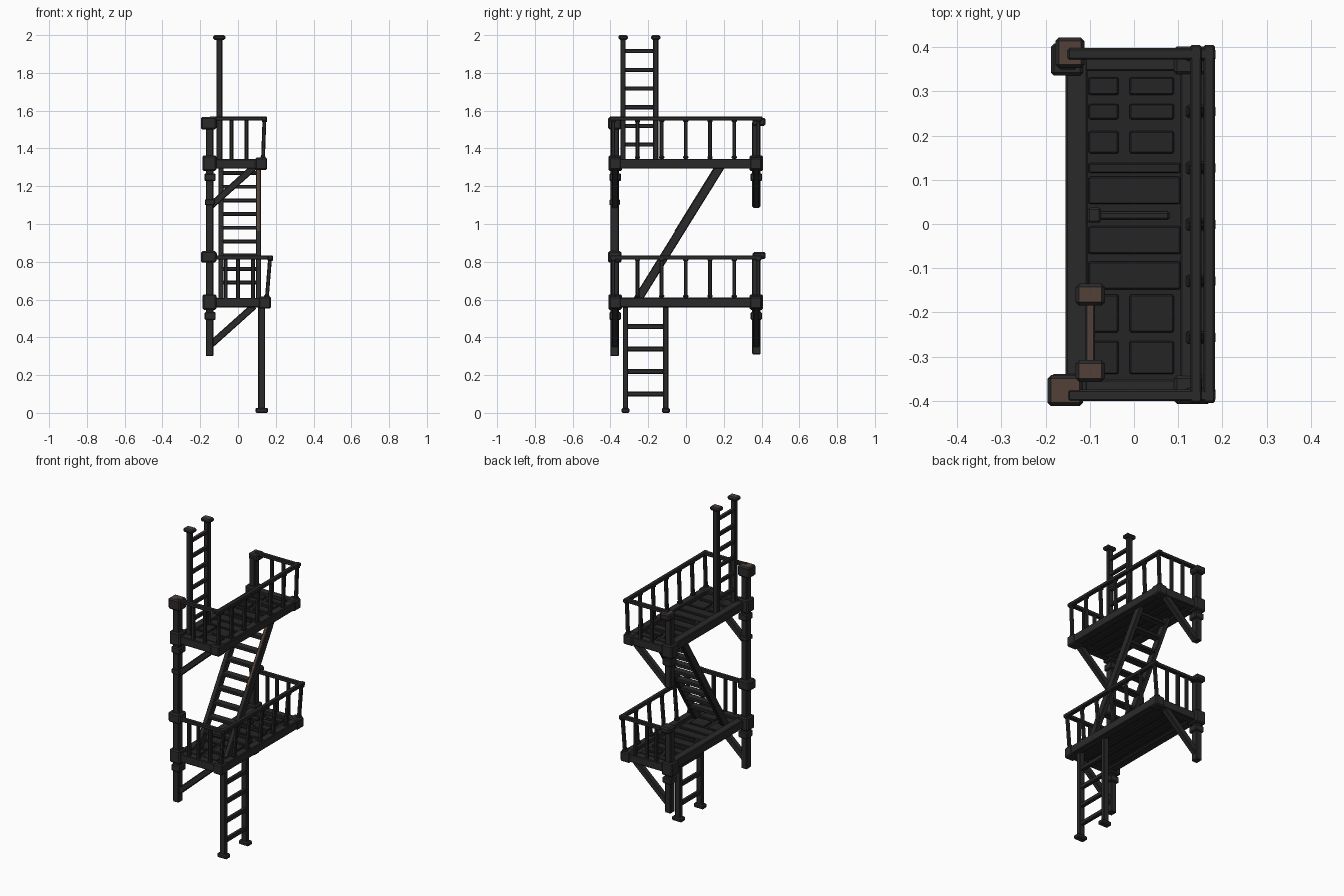
import bpy, bmesh
from mathutils import Vector, Matrix

if "Cube" in bpy.data.objects:
    bpy.data.objects.remove(bpy.data.objects["Cube"])


def material(name, r, g, b):
    m = bpy.data.materials.new(name)
    m.diffuse_color = (r, g, b, 1)
    m.use_nodes = True
    m.node_tree.nodes["Principled BSDF"].inputs["Base Color"].default_value = m.diffuse_color
    return m


IRON = material("charcoal iron", 0.023, 0.023, 0.024)
DECK = material("dark deck iron", 0.018, 0.018, 0.019)
RUST = material("worn rust brown", 0.085, 0.052, 0.038)


def beam(name, p, q, width, depth, side=(1, 0, 0), mat=IRON, bevel=0.004, worn=False):
    """Bevelled bar from p to q; width runs along side, depth across it."""
    p, q = Vector(p), Vector(q)
    z = (q - p).normalized()
    x = Vector(side)
    x = (x - z * x.dot(z)).normalized()
    y = z.cross(x)
    rot = Matrix((x, y, z)).transposed().to_4x4()
    bm = bmesh.new()
    bmesh.ops.create_cube(bm, size=1)
    bmesh.ops.scale(bm, vec=(width, depth, (q - p).length), verts=bm.verts)
    bmesh.ops.transform(bm, matrix=Matrix.Translation((p + q) / 2) @ rot, verts=bm.verts)
    bmesh.ops.recalc_face_normals(bm, faces=bm.faces)
    if bevel:
        bmesh.ops.bevel(bm, geom=bm.edges[:], offset=bevel, segments=1, affect='EDGES')
    bm.normal_update()
    if worn:
        for f in bm.faces:
            f.material_index = int(f.normal.z > 0.9)
    me = bpy.data.meshes.new(name)
    bm.to_mesh(me)
    bm.free()
    me.materials.append(mat)
    me.materials.append(RUST)
    ob = bpy.data.objects.new(name, me)
    bpy.context.collection.objects.link(ob)
    return ob


def box(name, x0, x1, y0, y1, z0, z1, **kw):
    cx, cy = (x0 + x1) / 2, (y0 + y1) / 2
    return beam(name, (cx, cy, z0), (cx, cy, z1), x1 - x0, y1 - y0, **kw)


# Deck panels: (y0, y1, split into two columns)
ROWS = [(-0.34, -0.265, 1), (-0.245, -0.16, 1), (-0.148, -0.085, 0), (-0.068, -0.005, 0),
        (0.045, 0.107, 0), (0.115, 0.138, 0), (0.16, 0.21, 1), (0.237, 0.272, 1), (0.292, 0.332, 1)]


def platform(level, z, xr, lean, xs):
    """Deck with frame, railing and braces; z is the frame top, xr the outer edge."""
    b = z - 0.052
    # frame
    box(level + "_inner_beam", -0.155, -0.105, -0.39, 0.39, b, z)
    box(level + "_outer_beam", xr - 0.045, xr, -0.39, 0.39, b, z)
    for tag, y in (("front", -0.375), ("back", 0.37)):
        box(level + "_" + tag + "_beam", -0.15, xr - 0.005, y - 0.024, y + 0.024, b, z - 0.001)
        box(level + "_" + tag + "_corner_block", xr - 0.06, xr + 0.004,
            y - 0.032, y + 0.032, b - 0.006, z + 0.006, bevel=0.007)
    # floor plate and raised panels
    box(level + "_floor", -0.12, xr - 0.03, -0.37, 0.37, b + 0.012, z - 0.02, mat=DECK, bevel=0)
    for y0, y1, split in ROWS:
        for x0, x1 in ([(-0.103, -0.035), (-0.01, 0.09)] if split else [(-0.103, 0.105)]):
            box(level + "_panel", x0, x1, y0, y1, z - 0.025, z - 0.008, mat=DECK, bevel=0.003)
    for x in (-0.06, 0.0, 0.06):
        box(level + "_under_slat", x - 0.02, x + 0.02, -0.36, 0.36, b + 0.004, b + 0.02, mat=DECK)
    box(level + "_hatch_bar", -0.1, 0.08, 0.01, 0.028, z - 0.022, z - 0.006)
    box(level + "_hatch_stop", -0.105, -0.075, 0.003, 0.037, z - 0.022, z - 0.001)
    # railing
    rz = z + 0.213
    xb = xr - 0.018
    xt = xb + lean
    beam(level + "_side_rail", (xt, -0.405, rz), (xt, 0.405, rz), 0.026, 0.022)
    for i in range(7):
        y = -0.385 + i * 0.128
        beam(level + "_side_baluster", (xb, y, z - 0.01), (xt, y, rz), 0.02, 0.02)
        for zz, xx in ((z + 0.008, xb), (rz - 0.012, xt)):
            box(level + "_baluster_ring", xx - 0.014, xx + 0.014, y - 0.014, y + 0.014,
                zz - 0.007, zz + 0.007)
    for tag, y in (("front", -0.388), ("back", 0.385)):
        beam(level + "_" + tag + "_rail", (-0.15, y, rz), (xt + 0.014, y, rz),
             0.026, 0.022, side=(0, 1, 0))
        for x in xs:
            box(level + "_" + tag + "_baluster", x - 0.01, x + 0.01, y - 0.01, y + 0.01, z - 0.01, rz)
    # diagonal braces and wall post fittings
    for tag, y in (("front", -0.375), ("back", 0.372)):
        beam(level + "_" + tag + "_brace", (-0.145, y, z - 0.25), (0.085, y, b + 0.008),
             0.034, 0.036, side=(0, 1, 0))
        box(level + "_" + tag + "_post_collar", -0.188, -0.115, y - 0.036, y + 0.036,
            b - 0.012, z + 0.018, bevel=0.007)
        box(level + "_" + tag + "_post_band", -0.178, -0.118, y - 0.031, y + 0.031,
            b - 0.065, b - 0.025, bevel=0.005)


platform("lower", 0.61, 0.17, 0.018, (-0.065, 0.0, 0.08))
platform("upper", 1.345, 0.15, 0.008, (-0.035, 0.045))

# Wall posts
box("front_post", -0.17, -0.13, -0.4, -0.355, 0.30, 1.54)
box("back_lower_post", -0.17, -0.13, 0.35, 0.395, 0.31, 0.83)
box("back_upper_post", -0.17, -0.13, 0.35, 0.395, 1.09, 1.54)
for z0, z1 in ((0.795, 0.857), (1.50, 1.567)):
    box("front_post_cap", -0.196, -0.115, -0.412, -0.342, z0, z1, bevel=0.008, worn=z1 > 1)
    box("back_post_cap", -0.178, -0.112, 0.353, 0.422, z0 + 0.02, z1 - 0.005, bevel=0.008, worn=z1 > 1)
box("front_post_foot_band", -0.176, -0.124, -0.406, -0.35, 1.10, 1.13)

# Lower ladder reaching the ground
for y in (-0.32, -0.107):
    box("lower_ladder_stile", 0.107, 0.143, y - 0.014, y + 0.014, 0.01, 0.57)
    box("lower_ladder_foot", 0.092, 0.16, y - 0.021, y + 0.021, 0, 0.026, bevel=0.006)
for i in range(4):
    z = 0.1 + i * 0.119
    beam("lower_ladder_rung", (0.125, -0.32, z), (0.125, -0.107, z), 0.024, 0.026)

# Roof ladder
for y in (-0.333, -0.16):
    box("roof_ladder_stile", -0.115, -0.083, y - 0.014, y + 0.014, 1.32, 1.985)
    box("roof_ladder_knob", -0.132, -0.066, y - 0.025, y + 0.025, 1.975, 2.0, bevel=0.008, worn=True)
for i in range(6):
    z = 1.42 + i * 0.099
    beam("roof_ladder_rung", (-0.099, -0.333, z), (-0.099, -0.16, z), 0.022, 0.022, worn=i == 5)

# Sloping stair between the platforms
low, high = Vector((0, -0.262, 0.59)), Vector((0, 0.185, 1.31))
slope = (high - low).normalized()
up = Vector((0, -slope.z, slope.y))
for tag, x in (("left", -0.09), ("right", 0.108)):
    off = Vector((x, 0, 0))
    beam("stair_" + tag + "_stile", low + off, high + off, 0.028, 0.046)
# worn strip on the outer stile
edge = Vector((0.108, 0, 0)) + up * 0.024
beam("stair_worn_strip", low.lerp(high, 0.5) + edge, low.lerp(high, 0.96) + edge,
     0.014, 0.004, mat=RUST, bevel=0)
for i in range(9):
    p = low.lerp(high, (0.69 + i * 0.0725 - 0.59) / 0.72)
    box("stair_tread", -0.09, 0.108, p.y - 0.024, p.y + 0.024, p.z - 0.01, p.z + 0.01)
